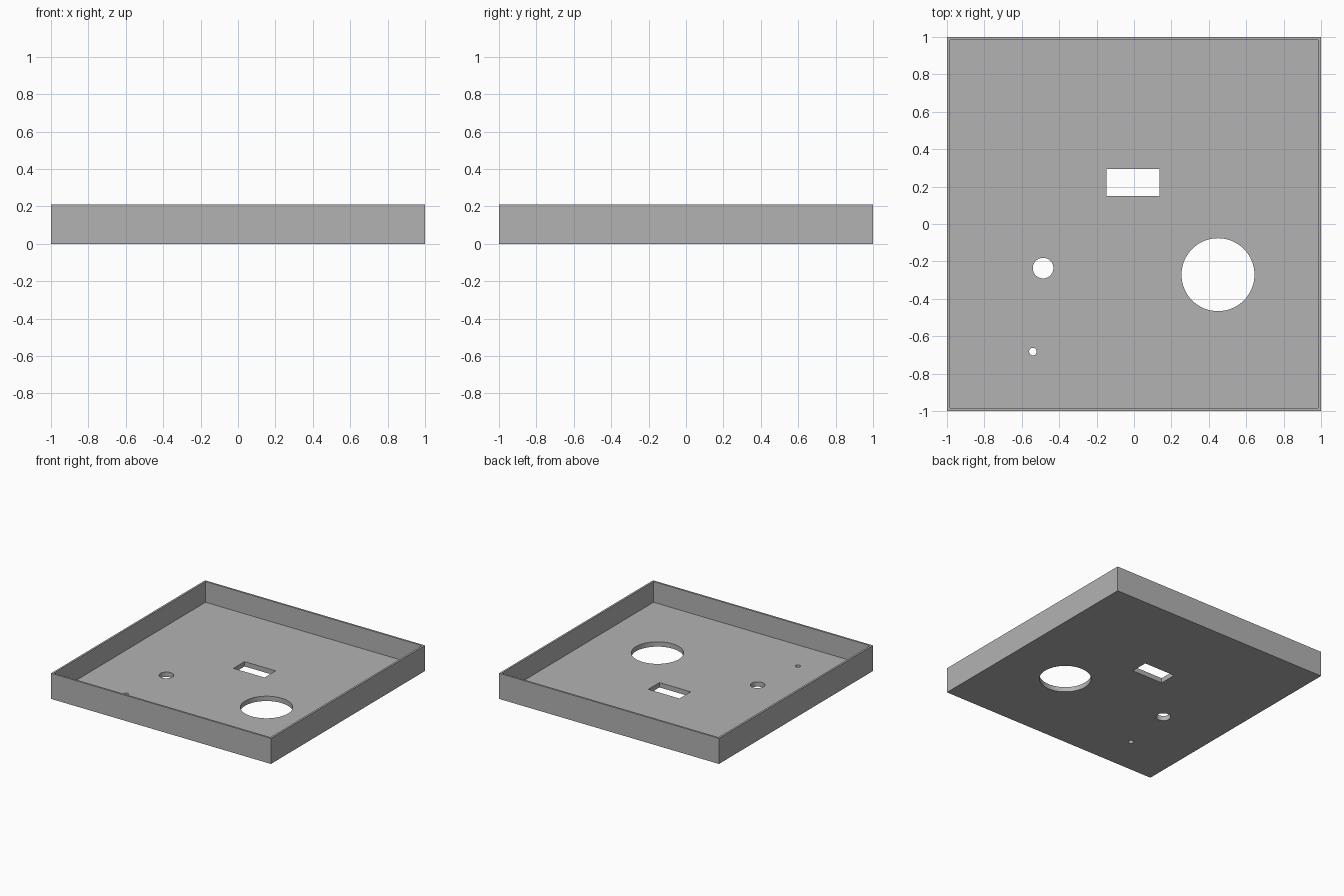
import bpy
import bmesh
from mathutils import Matrix

cube = bpy.data.objects.get("Cube")
if cube:
    bpy.data.objects.remove(cube, do_unlink=True)

HEIGHT, FLOOR, WALL = 0.21, 0.04, 0.016

# Single grey material
grey = bpy.data.materials.new("plain grey")
grey.use_nodes = True
colour = (0.45, 0.45, 0.45, 1)
grey.diffuse_color = colour
grey.node_tree.nodes["Principled BSDF"].inputs["Base Color"].default_value = colour


def add_object(name, bm):
    mesh = bpy.data.meshes.new(name)
    bm.to_mesh(mesh)
    bm.free()
    mesh.materials.append(grey)
    obj = bpy.data.objects.new(name, mesh)
    bpy.context.collection.objects.link(obj)
    return obj


def box(name, x, y, z, sx, sy, sz):
    bm = bmesh.new()
    place = Matrix.Translation((x, y, z)) @ Matrix.Diagonal((sx, sy, sz, 1))
    bmesh.ops.create_cube(bm, size=1, matrix=place)
    return add_object(name, bm)


def cylinder(name, x, y, radius):
    bm = bmesh.new()
    bmesh.ops.create_cone(bm, cap_ends=True, segments=64, radius1=radius, radius2=radius,
                          depth=0.3, matrix=Matrix.Translation((x, y, 0)))
    return add_object(name, bm)


# Open tray: a solid block hollowed out from above
tray = box("tray", 0, 0, HEIGHT / 2, 2, 2, HEIGHT)
inner = 2 - 2 * WALL
cutters = [
    box("cavity_cutter", 0, 0, FLOOR + 0.2, inner, inner, 0.4),
    # Openings through the floor
    box("slot_cutter", -0.005, 0.222, 0, 0.283, 0.145, 0.3),
    cylinder("large_hole_cutter", 0.449, -0.271, 0.195),
    cylinder("medium_hole_cutter", -0.486, -0.236, 0.055),
    cylinder("small_hole_cutter", -0.541, -0.682, 0.02),
]
for cutter in cutters:
    cutter.hide_render = True
    cutter.hide_set(True)
    cut = tray.modifiers.new(cutter.name, "BOOLEAN")
    cut.operation = "DIFFERENCE"
    cut.solver = "EXACT"
    cut.object = cutter

# Smooth round hole walls, crisp tray edges
bpy.ops.object.select_all(action="DESELECT")
bpy.context.view_layer.objects.active = tray
tray.select_set(True)
for cut in list(tray.modifiers):
    bpy.ops.object.modifier_apply(modifier=cut.name)
for cutter in cutters:
    bpy.data.objects.remove(cutter, do_unlink=True)
bpy.ops.object.shade_smooth_by_angle()
